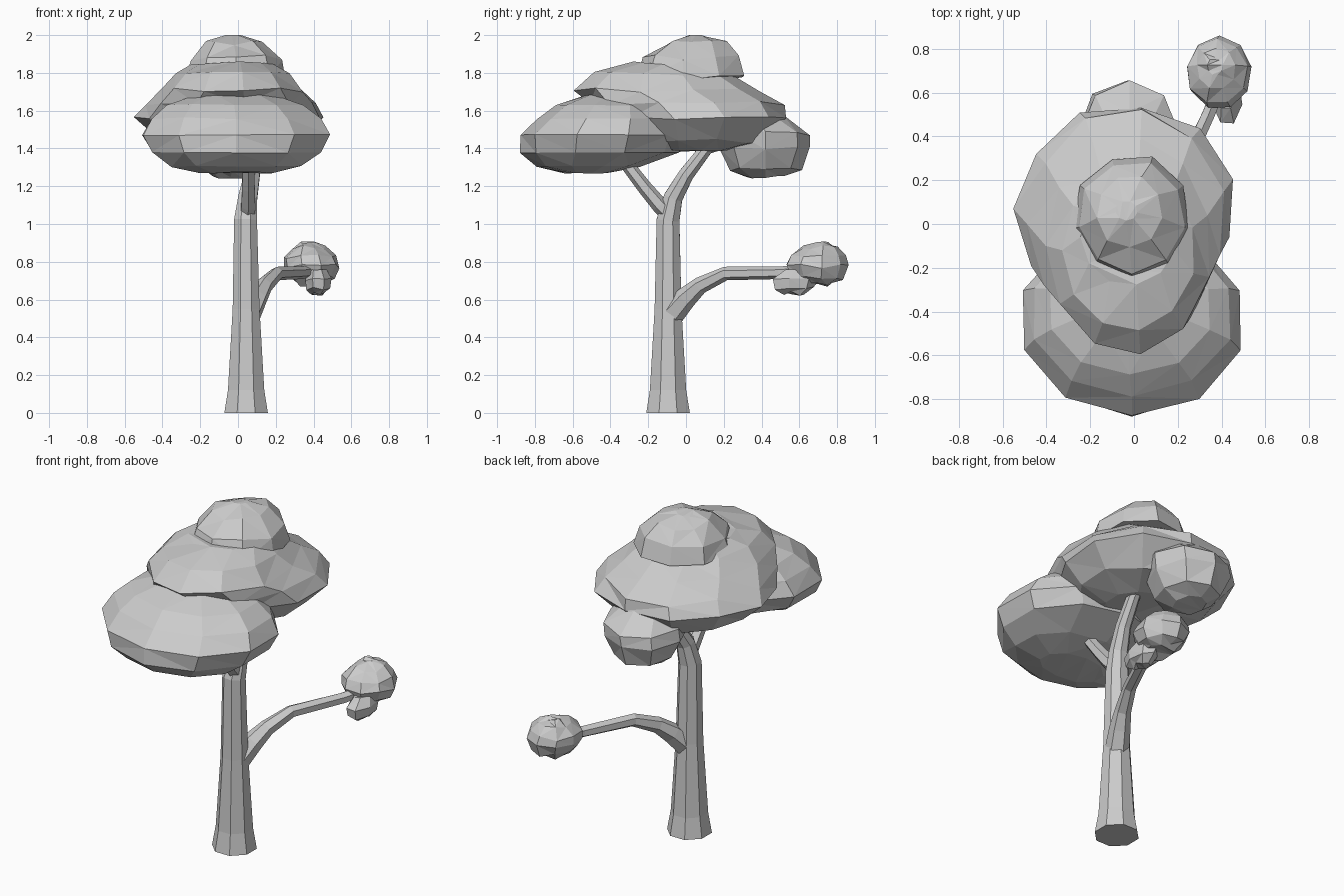
import bpy, bmesh, math, random
from mathutils import Vector

random.seed(4)


def loft(name, rings):
    """Skin a list of vertex rings and cap both ends."""
    bm = bmesh.new()
    loops = [[bm.verts.new(p) for p in ring] for ring in rings]
    n = len(loops[0])
    for a, b in zip(loops, loops[1:]):
        for i in range(n):
            j = (i + 1) % n
            bm.faces.new((a[i], a[j], b[j], b[i]))
    bm.faces.new(loops[0][::-1])
    bm.faces.new(loops[-1])
    bmesh.ops.recalc_face_normals(bm, faces=bm.faces)
    mesh = bpy.data.meshes.new(name)
    bm.to_mesh(mesh)
    bm.free()
    obj = bpy.data.objects.new(name, mesh)
    bpy.context.collection.objects.link(obj)
    return obj


def tube(name, path, sides):
    """Tapered limb; path holds (x, y, z, radius)."""
    pts = [Vector(p[:3]) for p in path]
    rings = []
    for k, p in enumerate(pts):
        if k == 0:
            t = pts[1] - p
        elif k == len(pts) - 1:
            t = p - pts[k - 1]
        else:
            t = (pts[k + 1] - p).normalized() + (p - pts[k - 1]).normalized()
        t.normalize()
        u = (Vector((1, 0, 0)) - t * t.x).normalized()
        v = t.cross(u)
        angles = [math.tau * (i + 0.5) / sides for i in range(sides)]
        r = path[k][3] / math.cos(math.pi / sides) ** 0.5
        rings.append([p + r * (math.cos(a) * u + math.sin(a) * v) for a in angles])
    return loft(name, rings)


def blob(name, sides, start, rows, jitter):
    """Foliage clump; rows hold (z, centre x, centre y, radius x, radius y)."""
    rings = []
    for z, cx, cy, rx, ry in rows:
        ring = []
        for i in range(sides):
            a = math.radians(start) + math.tau * i / sides
            s = 1 + random.uniform(-jitter, jitter)
            dz = random.uniform(-jitter, jitter) * 0.4
            ring.append((cx + rx * s * math.cos(a), cy + ry * s * math.sin(a),
                         min(z + dz, 2.0)))
        rings.append(ring)
    obj = loft(name, rings)
    # Triangulated facets, as on the rough foliage
    bm = bmesh.new()
    bm.from_mesh(obj.data)
    bmesh.ops.triangulate(bm, faces=bm.faces)
    bm.to_mesh(obj.data)
    bm.free()
    return obj


# Trunk, bending back into the canopy
tube("trunk", [(.043, -.095, 0, .12), (.043, -.095, .12, .10),
               (.043, -.095, .55, .074), (.04, -.095, 1.02, .063),
               (.052, -.068, 1.14, .052), (.075, .0, 1.26, .042),
               (.09, .10, 1.39, .036), (.10, .18, 1.48, .032)], 8)

# Branches
tube("front_branch", [(.05, -.09, 1.05, .042), (.055, -.14, 1.10, .040),
                      (.055, -.22, 1.195, .036), (.055, -.32, 1.325, .032),
                      (.05, -.38, 1.41, .03)], 6)
tube("side_branch", [(.06, -.07, .53, .062), (.10, .0, .61, .054),
                     (.14, .075, .675, .042), (.205, .21, .738, .034),
                     (.34, .50, .742, .031), (.38, .60, .75, .03)], 6)

# Main canopy
blob("front_foliage", 10, 18, [
    (1.272, -.01, -.54, .20, .13), (1.305, -.01, -.52, .36, .27),
    (1.38, -.01, -.455, .47, .42), (1.47, -.01, -.44, .52, .44),
    (1.56, -.01, -.41, .47, .38), (1.63, -.02, -.39, .38, .30),
    (1.69, -.02, -.36, .20, .16)], .012)
blob("middle_foliage", 11, 180, [
    (1.385, -.02, .02, .20, .20), (1.44, -.03, .06, .38, .36),
    (1.565, -.035, .07, .505, .475), (1.64, -.03, .0, .45, .52),
    (1.71, -.025, -.10, .38, .50), (1.795, -.02, -.12, .30, .37),
    (1.85, -.02, -.06, .22, .22)], .03)
blob("top_foliage", 9, 30, [
    (1.77, -.01, .03, .27, .29), (1.88, -.01, .03, .245, .255),
    (1.955, -.02, .055, .155, .165), (2.0, -.035, .06, .05, .045)], .04)
blob("back_foliage", 8, 90, [
    (1.25, -.04, .42, .09, .10), (1.29, -.03, .42, .17, .19),
    (1.40, -.03, .42, .22, .24), (1.48, -.02, .42, .22, .235),
    (1.58, -.02, .36, .14, .15)], .03)

# Small clump on the side branch
blob("side_foliage", 9, 90, [
    (.68, .39, .68, .07, .09), (.715, .39, .69, .12, .14),
    (.775, .39, .69, .152, .17), (.825, .38, .695, .14, .15),
    (.875, .375, .71, .09, .095), (.90, .37, .72, .035, .04)], .03)
blob("side_foliage_lower", 7, 90, [
    (.632, .42, .57, .035, .055), (.66, .425, .57, .065, .11),
    (.71, .425, .575, .07, .125), (.765, .42, .60, .05, .08)], .03)
